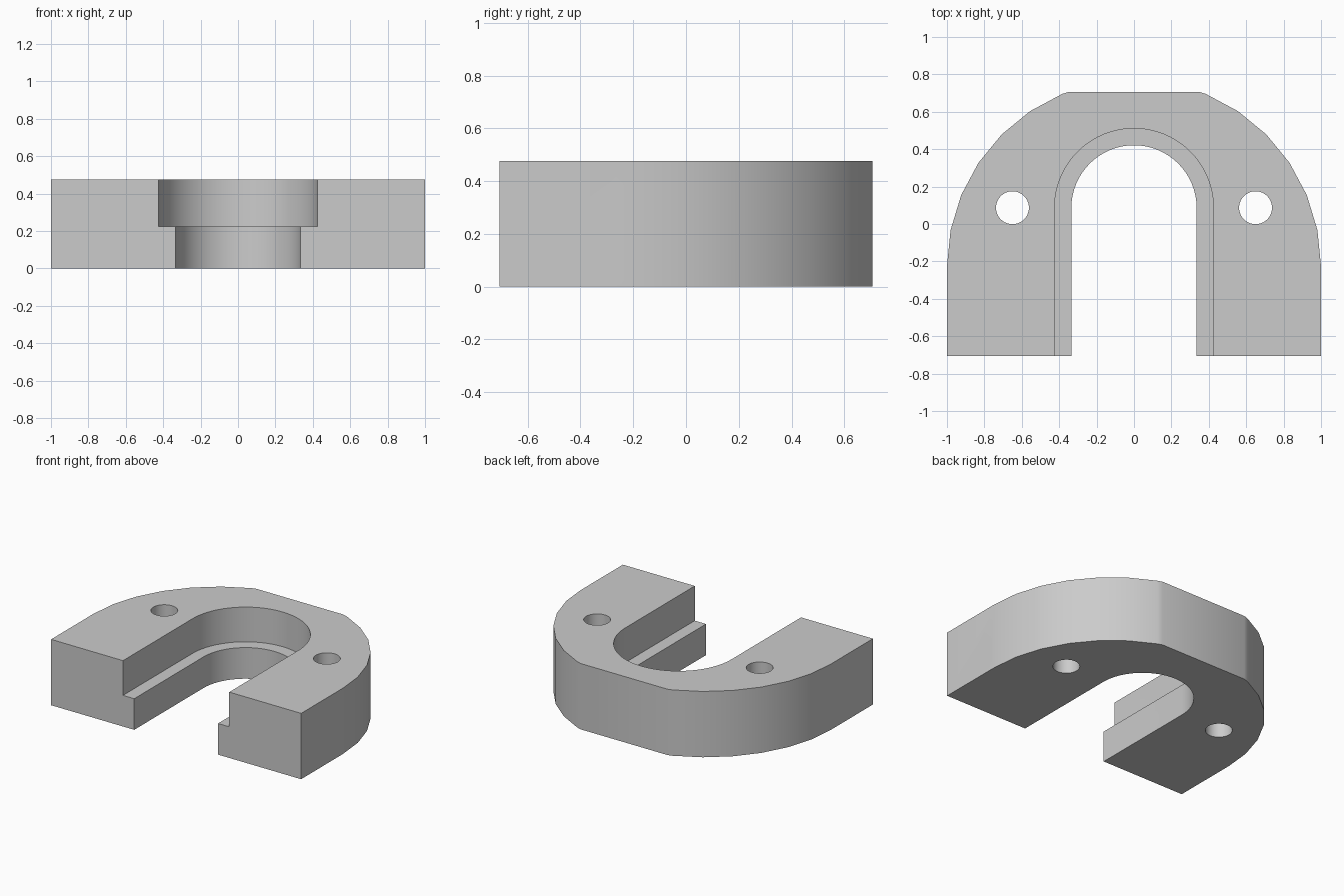
import bpy
import bmesh
from math import sin, cos, pi, radians
from mathutils import Matrix

cube = bpy.data.objects.get("Cube")
if cube:
    bpy.data.objects.remove(cube, do_unlink=True)

HEIGHT = 0.476
HALF_DEPTH = 0.707
LEDGE = 0.225
ARC_Y = -0.228      # centre of the outer rounding
SLOT_Y = 0.086      # centre of the slot rounding

grey = bpy.data.materials.new("plain grey")
grey.use_nodes = True
colour = (0.6, 0.6, 0.6, 1)
grey.diffuse_color = colour
grey.node_tree.nodes["Principled BSDF"].inputs["Base Color"].default_value = colour


def arc(cx, cy, r, start, end, steps):
    angles = [radians(start + (end - start) * i / steps) for i in range(steps + 1)]
    return [(cx + r * cos(a), cy + r * sin(a)) for a in angles]


def prism(name, outline, low, high, matrix=Matrix()):
    """Extrude a closed 2D outline along its local z axis."""
    bm = bmesh.new()
    face = bm.faces.new([bm.verts.new((x, y, low)) for x, y in outline])
    new = bmesh.ops.extrude_face_region(bm, geom=[face])["geom"]
    verts = [v for v in new if isinstance(v, bmesh.types.BMVert)]
    bmesh.ops.translate(bm, verts=verts, vec=(0, 0, high - low))
    bm.transform(matrix)
    bmesh.ops.recalc_face_normals(bm, faces=bm.faces[:])
    mesh = bpy.data.meshes.new(name)
    bm.to_mesh(mesh)
    bm.free()
    obj = bpy.data.objects.new(name, mesh)
    bpy.context.collection.objects.link(obj)
    return obj


def cut(target, cutter):
    """Subtract the cutter, bake the result and discard the cutter."""
    cutter.hide_render = True
    mod = target.modifiers.new("cut", 'BOOLEAN')
    mod.operation = 'DIFFERENCE'
    mod.solver = 'EXACT'
    mod.object = cutter
    bpy.context.view_layer.update()
    graph = bpy.context.evaluated_depsgraph_get()
    result = bpy.data.meshes.new_from_object(target.evaluated_get(graph))
    target.modifiers.clear()
    target.data = result
    bpy.data.objects.remove(cutter, do_unlink=True)


def slot_outline(r):
    return [(-r, -2), (r, -2)] + arc(0, SLOT_Y, r, 0, 180, 32)


# Body: faceted arch with its crown cut flat
side = arc(0, ARC_Y, 1, 0, 67.5, 6)
flat_corner = (0.347, HALF_DEPTH)
right = [(1, -HALF_DEPTH)] + side + [flat_corner]
body = prism("clamp_body", right + [(-x, y) for x, y in reversed(right)], 0, HEIGHT)
body.data.materials.append(grey)

# Stepped slot
cut(body, prism("lower_slot", slot_outline(0.335), -1, 1))
cut(body, prism("upper_slot", slot_outline(0.425), LEDGE, 1))

# Vertical bolt holes
for x in (-0.65, 0.65):
    cut(body, prism("bolt_hole", arc(x, 0.087, 0.088, 0, 352.5, 47), -1, 1))

# Teardrop cross hole through both legs
r = 0.106
teardrop = arc(0, 0, r, 135, 405, 40) + [(0, r * 2 ** 0.5)]
axes = Matrix(((0, 0, 1, 0), (1, 0, 0, -0.357), (0, 1, 0, 0.12), (0, 0, 0, 1)))
cut(body, prism("cross_hole", teardrop, -2, 2, axes))

# Smooth the curved walls, keep the corners sharp
bpy.ops.object.select_all(action='DESELECT')
body.select_set(True)
bpy.context.view_layer.objects.active = body
bpy.ops.object.shade_smooth_by_angle(angle=radians(30))
